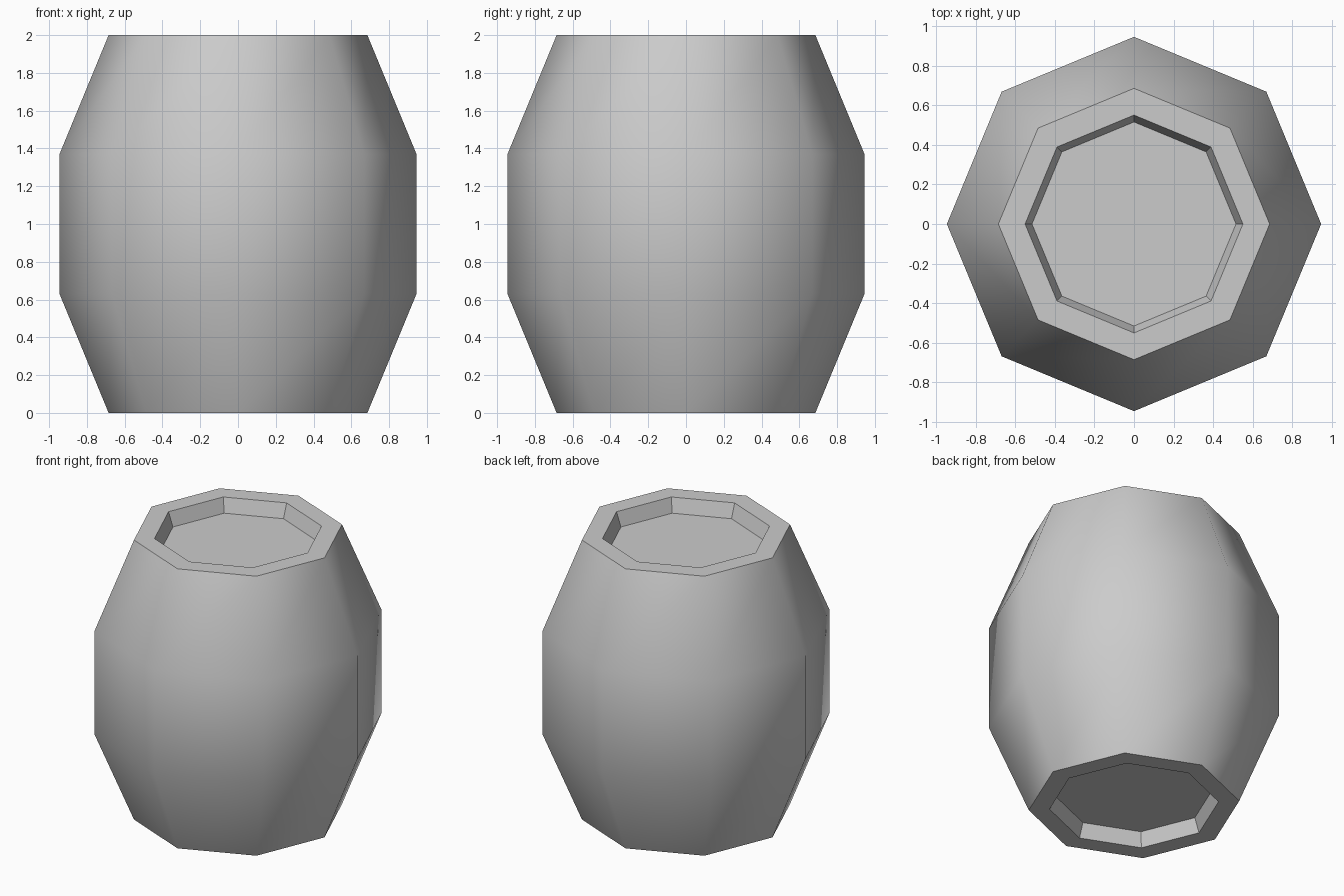
import bpy
import bmesh
from math import cos, sin, pi

cube = bpy.data.objects.get("Cube")
if cube:
    bpy.data.objects.remove(cube, do_unlink=True)

SIDES = 8
# Closed profile as (radius, height): bottom recess, outer wall, top recess
PROFILE = [(0.515, 0.1), (0.55, 0), (0.685, 0), (0.945, 0.63),
           (0.945, 1.37), (0.685, 2), (0.55, 2), (0.515, 1.9)]
WALL = range(2, 5)  # profile spans that form the curved wall

# One grey for the whole barrel
grey = bpy.data.materials.new("grey")
grey.use_nodes = True
colour = (0.6, 0.6, 0.6, 1)
grey.diffuse_color = colour
grey.node_tree.nodes["Principled BSDF"].inputs["Base Color"].default_value = colour

# Barrel: rings of the profile, bridged, then capped at both recess floors
bm = bmesh.new()
rings = [[bm.verts.new((r * cos(2 * pi * i / SIDES), r * sin(2 * pi * i / SIDES), z))
          for i in range(SIDES)] for r, z in PROFILE]
for k, (low, high) in enumerate(zip(rings, rings[1:])):
    for i in range(SIDES):
        j = (i + 1) % SIDES
        face = bm.faces.new((low[i], low[j], high[j], high[i]))
        face.smooth = k in WALL
bm.faces.new(rings[0][::-1])
bm.faces.new(rings[-1])
bmesh.ops.recalc_face_normals(bm, faces=bm.faces)

# Keep rims and recesses crisp, the wall smooth
for edge in bm.edges:
    edge.smooth = all(f.smooth for f in edge.link_faces)

mesh = bpy.data.meshes.new("barrel")
bm.to_mesh(mesh)
bm.free()
mesh.materials.append(grey)
barrel = bpy.data.objects.new("barrel", mesh)
bpy.context.collection.objects.link(barrel)
